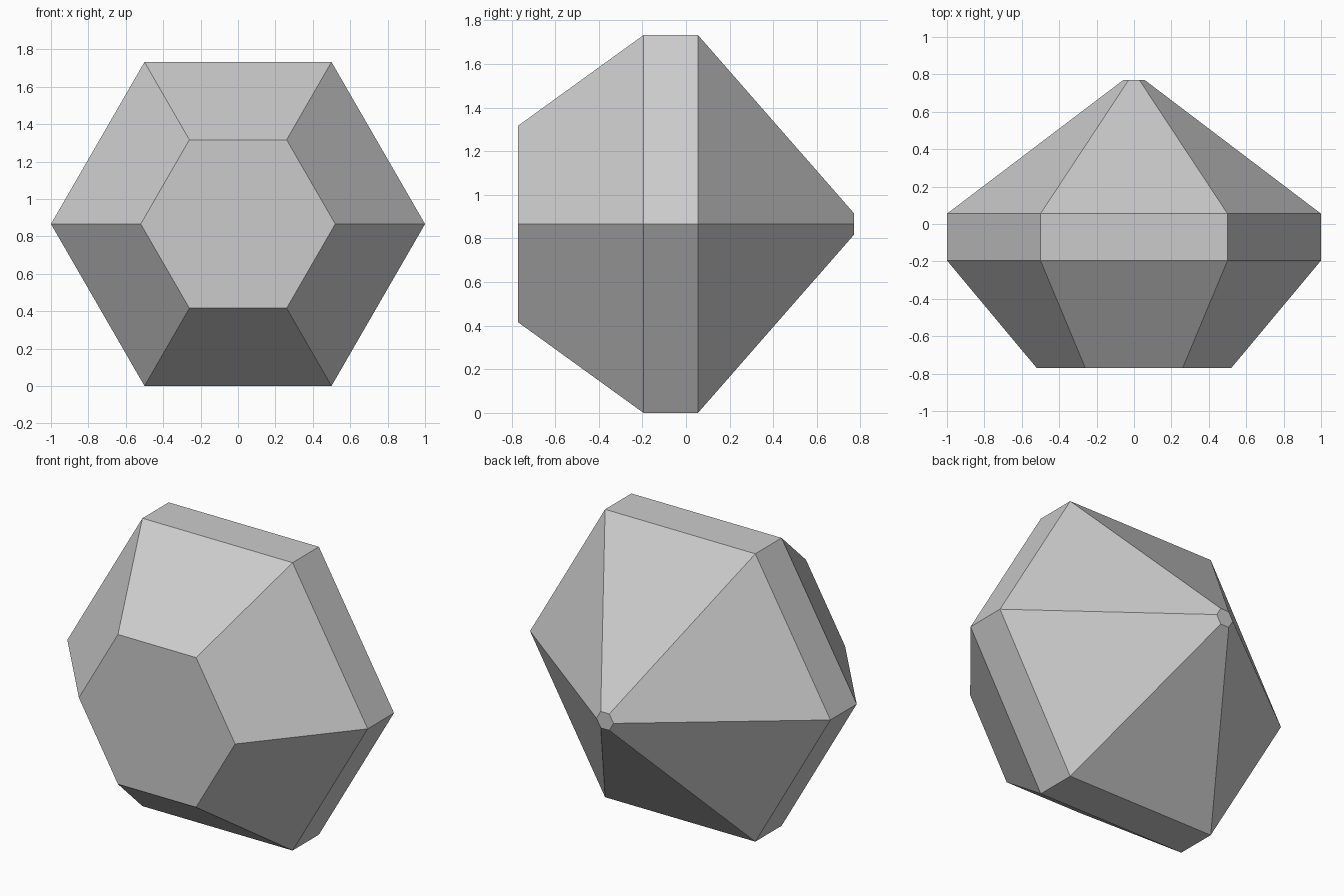
import bpy, bmesh, math

if "Cube" in bpy.data.objects:
    bpy.data.objects.remove(bpy.data.objects["Cube"])

SIDES = 6
CENTRE_Z = math.sqrt(3) / 2
# (y, radius) of each ring: table, girdle front, girdle back, culet
PROFILE = [(-0.77, 0.52), (-0.195, 1.0), (0.055, 1.0), (0.77, 0.057)]

grey = bpy.data.materials.new("light grey")
grey.diffuse_color = (0.6, 0.6, 0.6, 1)
grey.use_nodes = True
grey.node_tree.nodes["Principled BSDF"].inputs["Base Color"].default_value = grey.diffuse_color

# Cut gem: hexagonal rings joined into flat facets
bm = bmesh.new()
rings = []
for y, r in PROFILE:
    angles = [2 * math.pi * i / SIDES for i in range(SIDES)]
    rings.append([bm.verts.new((r * math.cos(a), y, CENTRE_Z + r * math.sin(a)))
                  for a in angles])
for a, b in zip(rings, rings[1:]):
    for i in range(SIDES):
        j = (i + 1) % SIDES
        bm.faces.new((a[i], a[j], b[j], b[i]))
# Flat table at the front, tiny culet at the back
bm.faces.new(rings[0])
bm.faces.new(rings[-1])
bmesh.ops.recalc_face_normals(bm, faces=bm.faces)

mesh = bpy.data.meshes.new("cut_gem")
bm.to_mesh(mesh)
bm.free()
mesh.materials.append(grey)
gem = bpy.data.objects.new("cut_gem", mesh)
bpy.context.collection.objects.link(gem)
